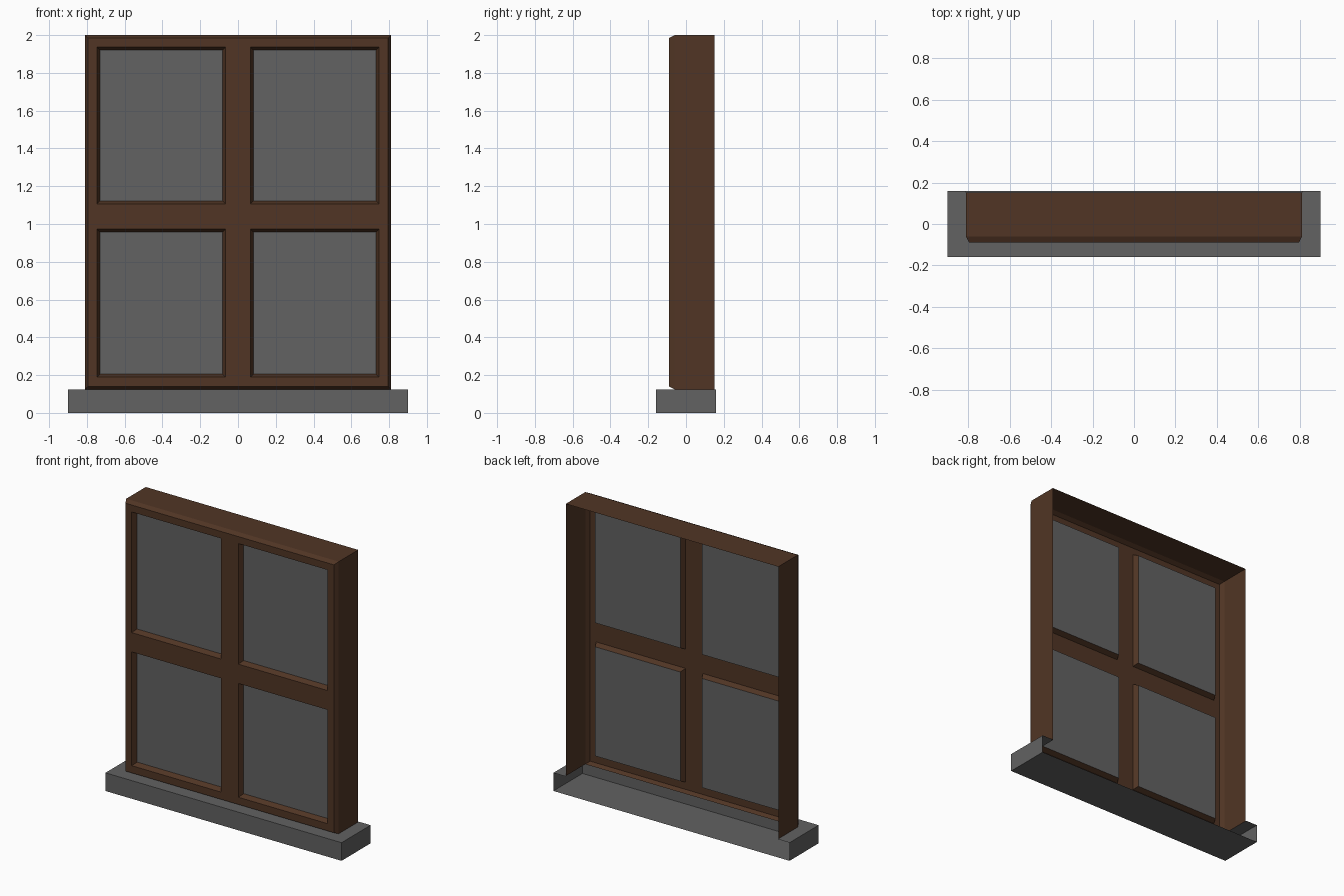
import bpy, bmesh

if "Cube" in bpy.data.objects:
    bpy.data.objects.remove(bpy.data.objects["Cube"])


def material(name, rgb):
    m = bpy.data.materials.new(name)
    m.diffuse_color = (*rgb, 1)
    m.use_nodes = True
    m.node_tree.nodes["Principled BSDF"].inputs["Base Color"].default_value = m.diffuse_color
    return m


BROWN = material("brown_wood", (0.082, 0.036, 0.018))
GREY = material("grey_stone", (0.122, 0.122, 0.122))


def rect(x0, x1, z0, z1, y):
    """Corners of an upright rectangle, counter-clockwise seen from the front."""
    return [(x0, y, z0), (x1, y, z0), (x1, y, z1), (x0, y, z1)]


def build(name, quads, mat):
    bm = bmesh.new()
    for q in quads:
        bm.faces.new([bm.verts.new(p) for p in q])
    bmesh.ops.remove_doubles(bm, verts=bm.verts, dist=0.0005)
    me = bpy.data.meshes.new(name)
    bm.to_mesh(me)
    bm.free()
    me.materials.append(mat)
    ob = bpy.data.objects.new(name, me)
    bpy.context.collection.objects.link(ob)
    return ob


def bridge(inner, outer, skip=()):
    """Quads joining two four-corner loops."""
    return [[inner[(i + 1) % 4], inner[i], outer[i], outer[(i + 1) % 4]]
            for i in range(4) if i not in skip]


FRONT, SHOULDER, BACK, GLASS = -0.09, -0.06, 0.152, -0.055
SILL_X, SILL_Y, SILL_Z, W = 0.90, 0.158, 0.125, 0.81

# Face of the frame: a grid with the four window cells left open
xs = [-0.795, -0.747, -0.066, 0.066, 0.747, 0.795]
zs = [0.139, 0.189, 0.973, 1.106, 1.937, 1.985]
face, reveals, panes = [], [], []
for i in range(5):
    for j in range(5):
        cell = (xs[i], xs[i + 1], zs[j], zs[j + 1])
        edge = rect(*cell, FRONT)
        if i in (1, 3) and j in (1, 3):
            b = 0.016
            glass = rect(cell[0] + b, cell[1] - b, cell[2] + b, cell[3] - b, GLASS)
            reveals += bridge(glass, edge)
            panes.append(glass)
        else:
            face.append(edge)

# Bevelled outer edge and thin walls running back, open at the rear and bottom
front_loop = rect(xs[0], xs[-1], zs[0], zs[-1], FRONT)
shoulder = rect(-W, W, SILL_Z, 2.0, SHOULDER)
rear = rect(-W, W, SILL_Z, 2.0, BACK)
walls = bridge(front_loop, shoulder) + bridge(shoulder, rear, skip=(0,))
build("window_frame", face + reveals + walls, BROWN)
build("window_panes", panes, GREY)

# Sill: tray with open rear, its top open behind the frame
X, Y, Z = SILL_X, SILL_Y, SILL_Z
sill = [
    rect(-X, X, 0, Z, -Y),
    [(-X, -Y, 0), (-X, Y, 0), (X, Y, 0), (X, -Y, 0)],
    [(-X, -Y, Z), (X, -Y, Z), (W, SHOULDER, Z), (-W, SHOULDER, Z)],
]
for s in (1, -1):
    end = [(s * X, -Y, 0), (s * X, Y, 0), (s * X, Y, Z), (s * X, -Y, Z)]
    strip = [(s * W, SHOULDER, Z), (s * X, -Y, Z), (s * X, Y, Z), (s * W, Y, Z)]
    sill += [end, strip] if s > 0 else [end[::-1], strip[::-1]]
build("window_sill", sill, GREY)
